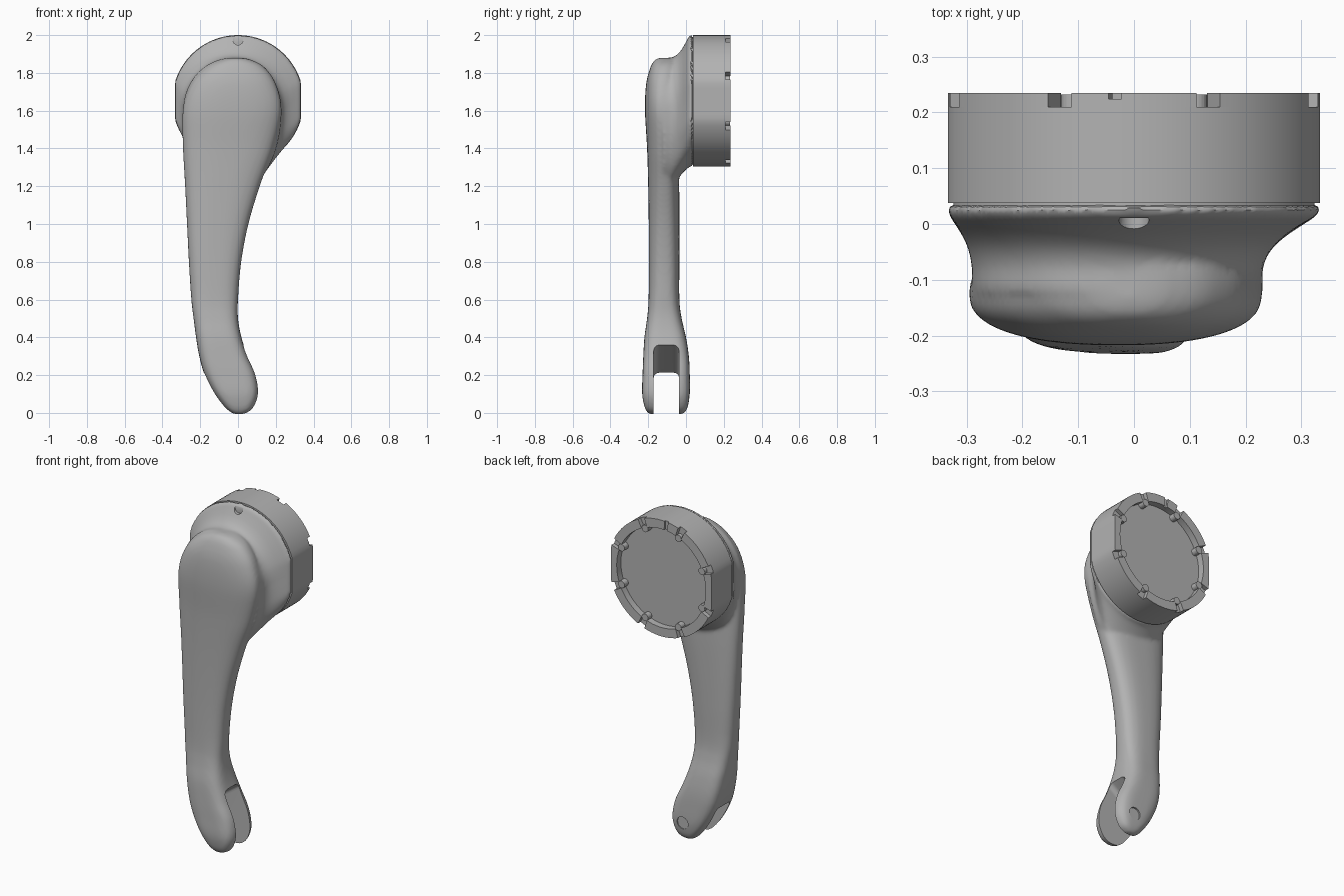
import bpy, bmesh, math
from mathutils import Matrix, Vector

cube = bpy.data.objects.get("Cube")
if cube:
    bpy.data.objects.remove(cube)

SEG = 96
ANGLES = [2 * math.pi * i / SEG for i in range(SEG)]
HUB_Z, HUB_R, FLAT_X = 1.652, 0.348, 0.333

grey = bpy.data.materials.new("plain grey")
grey.use_nodes = True
colour = (0.45, 0.45, 0.45, 1)
grey.diffuse_color = colour
grey.node_tree.nodes["Principled BSDF"].inputs["Base Color"].default_value = colour


def finish(name, bm):
    bmesh.ops.recalc_face_normals(bm, faces=bm.faces)
    mesh = bpy.data.meshes.new(name)
    bm.to_mesh(mesh)
    bm.free()
    mesh.materials.append(grey)
    obj = bpy.data.objects.new(name, mesh)
    bpy.context.collection.objects.link(obj)
    return obj


def skin(rings):
    """Skin a list of equal-length point rings and cap both ends."""
    bm = bmesh.new()
    loops = [[bm.verts.new(p) for p in ring] for ring in rings]
    strips = []
    for a, b in zip(loops, loops[1:]):
        strip = []
        for i in range(len(a)):
            j = (i + 1) % len(a)
            strip.append(bm.faces.new((a[i], a[j], b[j], b[i])))
        strips.append(strip)
    bm.faces.new(loops[0])
    bm.faces.new(loops[-1])
    return bm, strips


def loft(name, rings):
    return finish(name, skin(rings)[0])


def rounded_block(name, size, matrix, bevel):
    """Block with its edges along x rounded."""
    bm = bmesh.new()
    bmesh.ops.create_cube(bm, size=1, matrix=Matrix.Diagonal((*size, 1)))
    edges = [e for e in bm.edges
             if abs(e.verts[0].co.x - e.verts[1].co.x) > size[0] / 2]
    bmesh.ops.bevel(bm, geom=edges, offset=bevel, segments=6,
                    affect='EDGES', profile=0.5)
    bm.transform(matrix)
    return finish(name, bm)


def rod(name, radius, x, z, y0, y1):
    def ring(y):
        return [(x + radius * math.cos(a), y, z + radius * math.sin(a))
                for a in ANGLES[::4]]
    return loft(name, [ring(y0), ring(y1)])


def activate(obj):
    bpy.ops.object.select_all(action='DESELECT')
    bpy.context.view_layer.objects.active = obj
    obj.select_set(True)


def modify(obj, kind, **settings):
    mod = obj.modifiers.new(kind.title(), kind)
    for key, value in settings.items():
        setattr(mod, key, value)
    activate(obj)
    bpy.ops.object.modifier_apply(modifier=mod.name)


def combine(obj, other, operation):
    modify(obj, 'BOOLEAN', object=other, operation=operation, solver='EXACT')
    bpy.data.objects.remove(other)


def smooth(obj, degrees):
    activate(obj)
    bpy.ops.object.shade_smooth_by_angle(angle=math.radians(degrees))


def hub_ring(y, scale=1):
    """Circle with its left and right sides cut flat."""
    r, flat = HUB_R * scale, FLAT_X * scale
    return [(max(-flat, min(flat, r * math.cos(a))), y, HUB_Z + r * math.sin(a))
            for a in ANGLES]


# Arm sections: height, right edge, left edge, front, back
SECTIONS = [
    (-.006, -.025, .035, -.195, -.015),
    (.025, -.067, .08, -.217, .007),
    (.1, -.124, .108, -.232, .02),
    (.2, -.176, .095, -.23, .02),
    (.3, -.205, .052, -.226, .015),
    (.4, -.222, .018, -.22, 0),
    (.5, -.235, 0, -.206, -.023),
    (.6, -.247, 0, -.198, -.035),
    (.8, -.26, .017, -.196, -.035),
    (1, -.27, .055, -.197, -.035),
    (1.2, -.28, .115, -.2, -.036),
    (1.4, -.291, .187, -.206, -.04),
    (1.6, -.292, .229, -.217, -.04),
    (1.74, -.247, .201, -.211, -.04),
    (1.83, -.167, .14, -.188, -.045),
    (1.87, -.087, .067, -.163, -.05),
    (1.88, -.03, .01, -.135, -.06),
]


def spline(rows, steps):
    """Smooth curve through the section rows."""
    rows = [Vector(r) for r in rows]
    for i in range(len(rows) - 1):
        p0, p1 = rows[max(i - 1, 0)], rows[i]
        p2, p3 = rows[i + 1], rows[min(i + 2, len(rows) - 1)]
        for s in range(steps):
            t = s / steps
            m1, m2 = (p2 - p0) / 2, (p3 - p1) / 2
            d = p2 - p1
            yield p1 + m1 * t + (3 * d - 2 * m1 - m2) * t**2 + (m1 + m2 - 2 * d) * t**3
    yield rows[-1]


def ramp(value, low, high):
    return max(0, min(1, (value - low) / (high - low)))


def arm_ring(row):
    """Rounded section, boxier at the fork end and domed at the head's front."""
    z, x0, x1, y0, y1 = row
    ring = []
    for a in ANGLES:
        c, s = math.cos(a), math.sin(a)
        power = .5 + .24 * ramp(z, .25, .65)
        if s < 0:
            power += .11 * ramp(z, .9, 1.5)
        ring.append(((x0 + x1) / 2 + (x1 - x0) / 2 * math.copysign(abs(c) ** power, c),
                     (y0 + y1) / 2 + (y1 - y0) / 2 * math.copysign(abs(s) ** power, s),
                     z))
    return ring


arm = loft("arm", [arm_ring(r) for r in spline(SECTIONS, 6)])

# Neck flaring from the arm's head to the hub outline, faster on its underside
FLARE = [(-.12, 0), (-.08, 0), (-.06, .06), (-.04, .18), (-.02, .4),
         (0, .7), (.012, .9), (.022, 1), (.035, 1.005)]
neck_rings = []
for y, t in FLARE:
    ring = []
    for a, p in zip(ANGLES, hub_ring(y)):
        up = math.sin(a)
        start = Vector((-.03 + .26 * math.cos(a), y,
                        1.6 + (.28 if up > 0 else .44) * up))
        ring.append(start.lerp(Vector(p), t ** (1 - .68 * max(0, -up))))
    neck_rings.append(ring)
neck = loft("neck", neck_rings)

# Blend arm and neck into one soft body
combine(arm, neck, 'UNION')
modify(arm, 'REMESH', mode='VOXEL', voxel_size=.01)
modify(arm, 'SMOOTH', factor=.5, iterations=6)

# Fork slot, shallow pin recess and pointer pocket
slot = rounded_block("slot_cutter", (.8, .134, .6),
                     Matrix.Translation((-.07, -.104, .29)) @
                     Matrix.Rotation(math.radians(-35), 4, 'Y') @
                     Matrix.Translation((0, 0, -.3)), .03)
combine(arm, slot, 'DIFFERENCE')
combine(arm, rod("pin_cutter", .037, .01, .1, .012, .1), 'DIFFERENCE')
combine(arm, rod("pocket_cutter", .027, 0, 1.975, -.1, .011), 'DIFFERENCE')
smooth(arm, 40)

# Hub with a thin groove at the front and a shallow round recess behind
recess = [[(.295 * math.cos(a), y, HUB_Z + .295 * math.sin(a)) for a in ANGLES]
          for y in (.21, .195)]
bm, strips = skin([hub_ring(.027, .97), hub_ring(.038, .97), hub_ring(.038),
                   hub_ring(.21)] + recess)

# Raise the rim, leaving eight notches and one shallow mark near the top
rim = [f for i, f in enumerate(strips[3]) if (i - 5) % 12 > 1]
mark = strips[3][25].calc_center_median()
for rise in (.014, .011):
    made = bmesh.ops.extrude_face_region(bm, geom=rim)["geom"]
    bmesh.ops.translate(bm, vec=(0, rise, 0),
                        verts=[g for g in made if isinstance(g, bmesh.types.BMVert)])
    rim = [g for g in made if isinstance(g, bmesh.types.BMFace)
           and (g.calc_center_median() - mark).xz.length > .01]
hub = finish("hub", bm)
smooth(hub, 30)

# Rounded lug behind each notch
for i in range(8):
    a = math.radians(22.5 + 45 * i)
    rod("lug", .021, .288 * math.cos(a), HUB_Z + .288 * math.sin(a), .19, .232)
